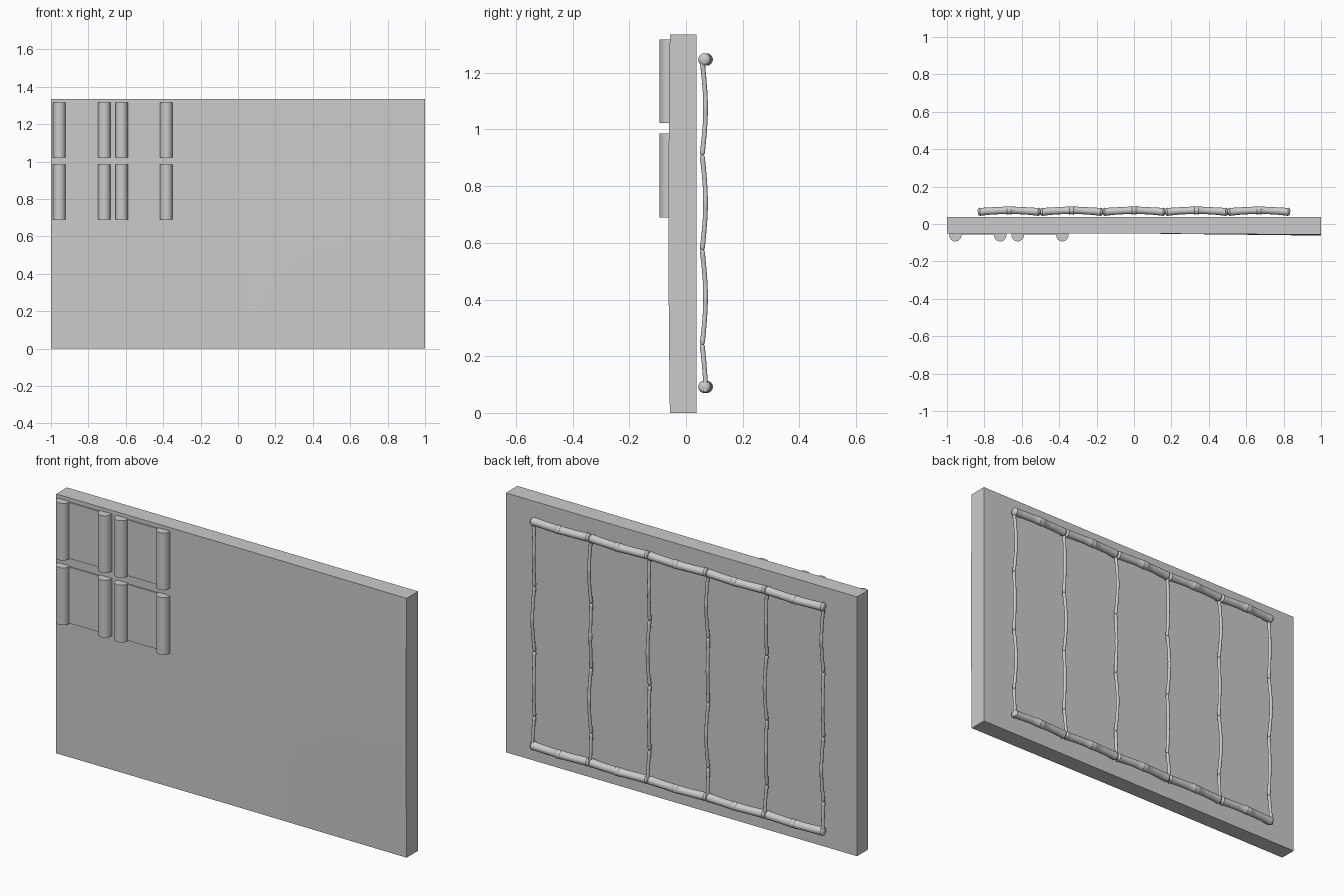
import bpy, bmesh, math
from mathutils import Vector

if "Cube" in bpy.data.objects:
    bpy.data.objects.remove(bpy.data.objects["Cube"])


def finish(name, bm, smooth=True):
    bmesh.ops.recalc_face_normals(bm, faces=bm.faces)
    me = bpy.data.meshes.new(name)
    bm.to_mesh(me)
    bm.free()
    ob = bpy.data.objects.new(name, me)
    bpy.context.collection.objects.link(ob)
    if smooth:
        bpy.ops.object.select_all(action='DESELECT')
        ob.select_set(True)
        bpy.context.view_layer.objects.active = ob
        bpy.ops.object.shade_smooth_by_angle(angle=math.radians(35))
    return ob


def box(name, x0, x1, y0, y1, z0, z1):
    bm = bmesh.new()
    bmesh.ops.create_cube(bm, size=1)
    for v in bm.verts:
        v.co = Vector(((x0 + x1) / 2 + v.co.x * (x1 - x0),
                       (y0 + y1) / 2 + v.co.y * (y1 - y0),
                       (z0 + z1) / 2 + v.co.z * (z1 - z0)))
    return finish(name, bm, False)


def tube(bm, path, sides=16):
    """Sweep a circle along (point, radius) pairs; first and last are capped."""
    rings = []
    for i, (p, r) in enumerate(path):
        t = (path[min(i + 1, len(path) - 1)][0] - path[max(i - 1, 0)][0]).normalized()
        u = Vector((0, 1, 0))
        u = (u - t * u.dot(t)).normalized()
        w = t.cross(u)
        rings.append([bm.verts.new(p + r * (u * math.cos(a) + w * math.sin(a)))
                      for a in (2 * math.pi * k / sides for k in range(sides))])
    for a, b in zip(rings, rings[1:]):
        for k in range(sides):
            n = (k + 1) % sides
            bm.faces.new((a[k], a[n], b[n], b[k]))
    bm.faces.new(rings[0])
    bm.faces.new(rings[-1])


# bamboo joint profile: fraction along joint, radius factor
JOINT = [(0, .6), (.012, .9), (.035, 1.08), (.06, 1.0), (.2, .96), (.33, .95),
         (.455, .98), (.465, 1.08), (.5, 1.0), (.535, 1.08), (.545, .98),
         (.67, .95), (.8, .96), (.94, 1.0), (.965, 1.08), (.988, .9), (1, .6)]


def joint(bm, start, axis, length, radius, bow, side=0.0, limit=1.0, sides=16):
    path = []
    for f, k in JOINT:
        if f > limit:
            break
        p = start + axis * (length * f)
        s = math.sin(math.pi * f)
        p.y += bow * s
        p.x += side * s
        path.append((p, radius * k))
    tube(bm, path, sides)


# main slab
H = 1.335
box("slab", -1, 1, -0.049, 0.037, 0, H)

# slightly bulging front sheet, with rim folded back into the slab
bm = bmesh.new()
bmesh.ops.create_grid(bm, x_segments=24, y_segments=16, size=1)
for v in bm.verts:
    x, f = v.co.x, (v.co.y + 1) / 2
    r = max(0, x)
    y = -0.0505 - 0.0065 * r - 0.005 * r * math.sin(math.pi * f)
    v.co = Vector((x, y, f * H))
rim = [e for e in bm.edges if e.is_boundary]
new = bmesh.ops.extrude_edge_only(bm, edges=rim)["geom"]
for v in new:
    if isinstance(v, bmesh.types.BMVert):
        v.co.y = -0.045
finish("front_sheet", bm)

# four scrolls: thin panel between two rolls
for row, (z0, z1) in enumerate(((0.69, 0.985), (1.023, 1.317))):
    for col, (xa, xb) in enumerate(((-0.955, -0.715), (-0.622, -0.383))):
        tag = f"{row}_{col}"
        box("scroll_panel_" + tag, xa, xb, -0.057, -0.045, z0 + .003, z1 - .003)
        for n, x in enumerate((xa, xb)):
            bm = bmesh.new()
            tube(bm, [(Vector((x, -0.060, z0)), .033), (Vector((x, -0.060, z1)), .033)], 32)
            finish(f"scroll_roll_{tag}_{n}", bm)

# horizontal bamboo rails on the back
L = 0.334
for name, z in (("top_rail", 1.247), ("bottom_rail", 0.092)):
    bm = bmesh.new()
    for i in range(5):
        joint(bm, Vector((-2.5 * L + i * L, 0.064, z)), Vector((1, 0, 0)), L, 0.0205, 0.009)
    finish(name, bm)

# upright bamboo canes on the back, last joint cut off at the bottom rail
for i in range(6):
    x = (-0.823, -0.5, -0.167, 0.167, 0.5, 0.823)[i]
    bm = bmesh.new()
    for j in range(4):
        joint(bm, Vector((x, 0.057, 1.243 - j * L)), Vector((0, 0, -1)), L, 0.0085, 0.012,
              0.004 * (-1) ** (i + j), 0.5 if j == 3 else 1, 12)
    finish(f"upright_cane_{i}", bm)
